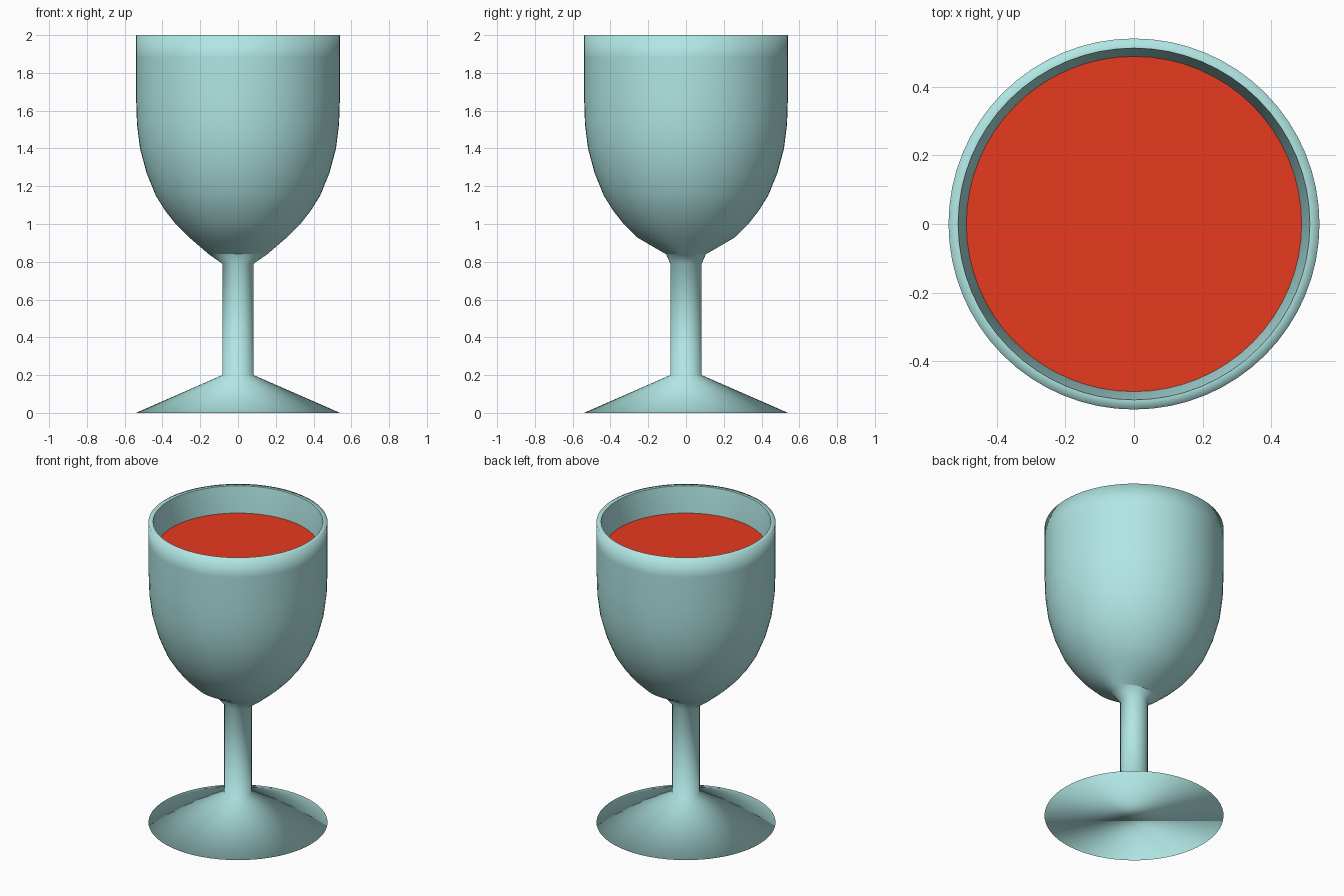
import bpy, bmesh
from math import tau
from mathutils import Vector

SEGMENTS = 64

cube = bpy.data.objects.get("Cube")
if cube:
    bpy.data.objects.remove(cube, do_unlink=True)


def make_material(name, rgb):
    mat = bpy.data.materials.new(name)
    mat.use_nodes = True
    colour = (*rgb, 1.0)
    mat.diffuse_color = colour
    bsdf = mat.node_tree.nodes["Principled BSDF"]
    bsdf.inputs["Base Color"].default_value = colour
    bsdf.inputs["Roughness"].default_value = 0.6
    return mat


def revolve(name, profile, mat, smooth=True, creases=(), oval=None):
    """Spin a (radius, height) profile round z and cap its open ends.
    Rings at the crease points stay sharp; oval maps height to a y scale."""
    bm = bmesh.new()
    verts = [bm.verts.new((r, 0, z)) for r, z in profile]
    edges = [bm.edges.new(pair) for pair in zip(verts, verts[1:])]
    bmesh.ops.spin(bm, geom=verts + edges, axis=Vector((0, 0, 1)), cent=Vector((0, 0, 0)),
                   angle=tau, steps=SEGMENTS, use_merge=False)
    bmesh.ops.remove_doubles(bm, verts=bm.verts, dist=0.0005)
    bmesh.ops.holes_fill(bm, edges=[e for e in bm.edges if e.is_boundary], sides=0)
    bmesh.ops.recalc_face_normals(bm, faces=bm.faces)
    for face in bm.faces:
        face.smooth = smooth
    for r, z in creases:
        for edge in bm.edges:
            if all(abs(v.co.z - z) < 0.001 and abs(v.co.xy.length - r) < 0.001
                   for v in edge.verts):
                edge.smooth = False
    for v in bm.verts:
        for height, scale in (oval or {}).items():
            if abs(v.co.z - height) < 0.001:
                v.co.y *= scale
    mesh = bpy.data.meshes.new(name)
    bm.to_mesh(mesh)
    bm.free()
    mesh.materials.append(mat)
    obj = bpy.data.objects.new(name, mesh)
    bpy.context.collection.objects.link(obj)
    return obj


glass = make_material("pale teal", (0.44, 0.8, 0.78))
red = make_material("drink red", (0.8, 0.042, 0.013))

# Foot, stem, outer bowl, rim and inner bowl in one continuous profile
foot = [(0.54, 0)]
stem = [(0.083, 0.2), (0.083, 0.79)]
neck = (0.155, 0.84)
outer_bowl = [(0.19, 0.87), (0.26, 0.93), (0.33, 1.0), (0.385, 1.07), (0.435, 1.15),
              (0.484, 1.27), (0.519, 1.4), (0.535, 1.53), (0.54, 1.68), (0.54, 1.88), (0.54, 2.0)]
rim_edge = (0.512, 2.0)
inner_bowl = [(0.487, 1.82), (0.485, 1.6), (0.44, 1.3), (0.3, 1.05), (0, 0.9)]
revolve("goblet", foot + stem + [neck] + outer_bowl + [rim_edge] + inner_bowl, glass,
        creases=[neck, rim_edge], oval={0.84: 0.68, 0.87: 0.83})

# Drink filling the bowl, with a flat surface on top
revolve("drink", [(0.488, 1.83), (0.478, 1.6), (0.43, 1.3), (0.29, 1.06), (0, 0.91)],
        red, smooth=False)
